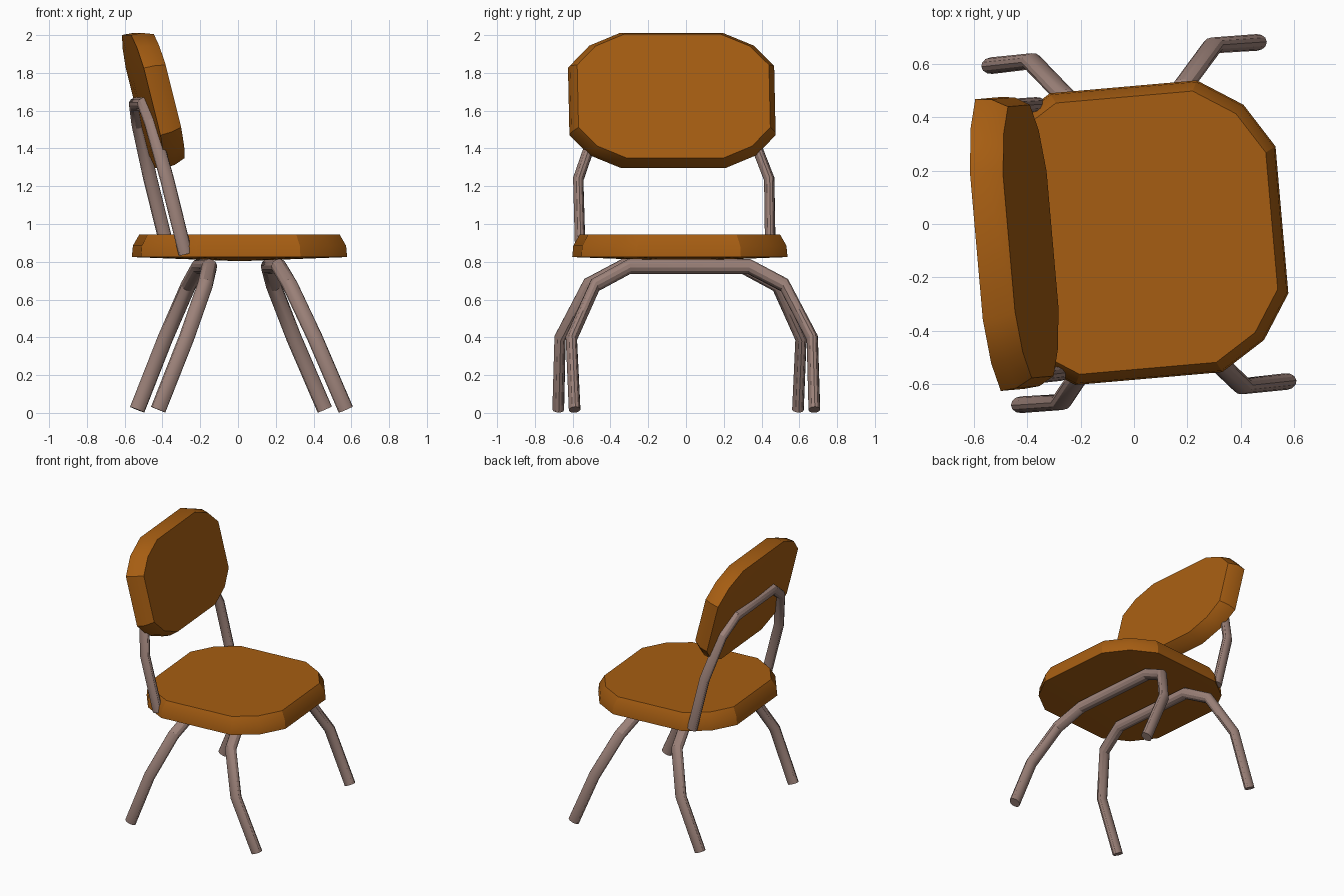
import bpy, bmesh, math
from mathutils import Matrix

if "Cube" in bpy.data.objects:
    bpy.data.objects.remove(bpy.data.objects["Cube"])

YAW = Matrix.Rotation(math.radians(5), 4, 'Z')   # whole chair is turned slightly


def material(name, color):
    m = bpy.data.materials.new(name)
    m.diffuse_color = (*color, 1)
    m.use_nodes = True
    m.node_tree.nodes["Principled BSDF"].inputs["Base Color"].default_value = m.diffuse_color
    return m


WOOD = material("brown_wood", (0.38, 0.11, 0.006))
METAL = material("dull_metal", (0.33, 0.22, 0.19))


def smooth(obj):
    bpy.ops.object.select_all(action='DESELECT')
    obj.select_set(True)
    bpy.context.view_layer.objects.active = obj
    bpy.ops.object.shade_smooth_by_angle(angle=math.radians(28))


def cushion(name, placement, length):
    """Twelve-sided rounded slab with a bevelled top and faintly domed base."""
    quarter = [(0.548, 0.276), (0.442, 0.442), (0.276, 0.548)]
    outline = []
    for k in range(4):
        c, s = round(math.cos(k * math.pi / 2)), round(math.sin(k * math.pi / 2))
        outline += [(x * c - y * s, x * s + y * c) for x, y in quarter]
    bm = bmesh.new()
    rings = [[bm.verts.new((x * f * length, y * f, z)) for x, y in outline]
             for f, z in ((1, 0), (0.99, 0.06), (0.93, 0.12))]
    n = len(outline)
    for a, b in zip(rings, rings[1:]):
        for i in range(n):
            j = (i + 1) % n
            bm.faces.new((a[i], a[j], b[j], b[i]))
    bm.faces.new(rings[-1])
    base = bm.verts.new((0, 0, -0.022))
    for i in range(n):
        bm.faces.new((rings[0][(i + 1) % n], rings[0][i], base))
    bmesh.ops.recalc_face_normals(bm, faces=bm.faces)
    me = bpy.data.meshes.new(name)
    bm.to_mesh(me)
    bm.free()
    me.transform(YAW @ placement)
    me.materials.append(WOOD)
    obj = bpy.data.objects.new(name, me)
    bpy.context.collection.objects.link(obj)
    smooth(obj)


def bent_tube(name, half, centre_y, radius, flat=0.76):
    """Mirrored U-shaped tube, with a section flattened across the chair."""
    path = [(x, -y, z) for x, y, z in half] + [tuple(p) for p in reversed(half)]
    cu = bpy.data.curves.new(name, 'CURVE')
    cu.dimensions = '3D'
    cu.bevel_depth = radius
    cu.bevel_resolution = 4
    cu.use_fill_caps = True
    sp = cu.splines.new('POLY')
    sp.points.add(len(path) - 1)
    for p, (x, y, z) in zip(sp.points, path):
        p.co = (x, y / flat, z, 1)
    obj = bpy.data.objects.new(name, cu)
    bpy.context.collection.objects.link(obj)
    bpy.ops.object.select_all(action='DESELECT')
    obj.select_set(True)
    bpy.context.view_layer.objects.active = obj
    bpy.ops.object.convert(target='MESH')
    obj = bpy.context.view_layer.objects.active
    obj.name = name
    obj.data.transform(YAW @ Matrix.Translation((0, centre_y, 0))
                       @ Matrix.Diagonal((1, flat, 1, 1)))
    obj.data.materials.clear()
    obj.data.materials.append(METAL)
    smooth(obj)


def u_half(x0, x1, z0, z1, width):
    """Half of a U: (height fraction, width fraction) from open end to rail."""
    shape = [(0, 1), (0.5, 1.005), (0.87, 0.79), (1, 0.5)]
    return [(x0 + (x1 - x0) * t, width * w, z0 + (z1 - z0) * t) for t, w in shape]


# Seat and leaning backrest share one cushion shape
cushion("seat", Matrix.Translation((0.005, -0.033, 0.825)), 1.0)
cushion("backrest", Matrix.Translation((-0.507, -0.031, 1.648))
        @ Matrix.Rotation(math.radians(76), 4, 'Y'), 0.663)

# Leg hoops under the seat
bent_tube("front_legs", u_half(0.517, 0.19, 0.017, 0.775, 0.637), 0, 0.041)
bent_tube("rear_legs", u_half(-0.48, -0.18, 0.017, 0.775, 0.637), 0, 0.041)

# Hoop that carries the backrest
bent_tube("backrest_support", u_half(-0.325, -0.523, 0.84, 1.635, 0.505), -0.028, 0.037)
